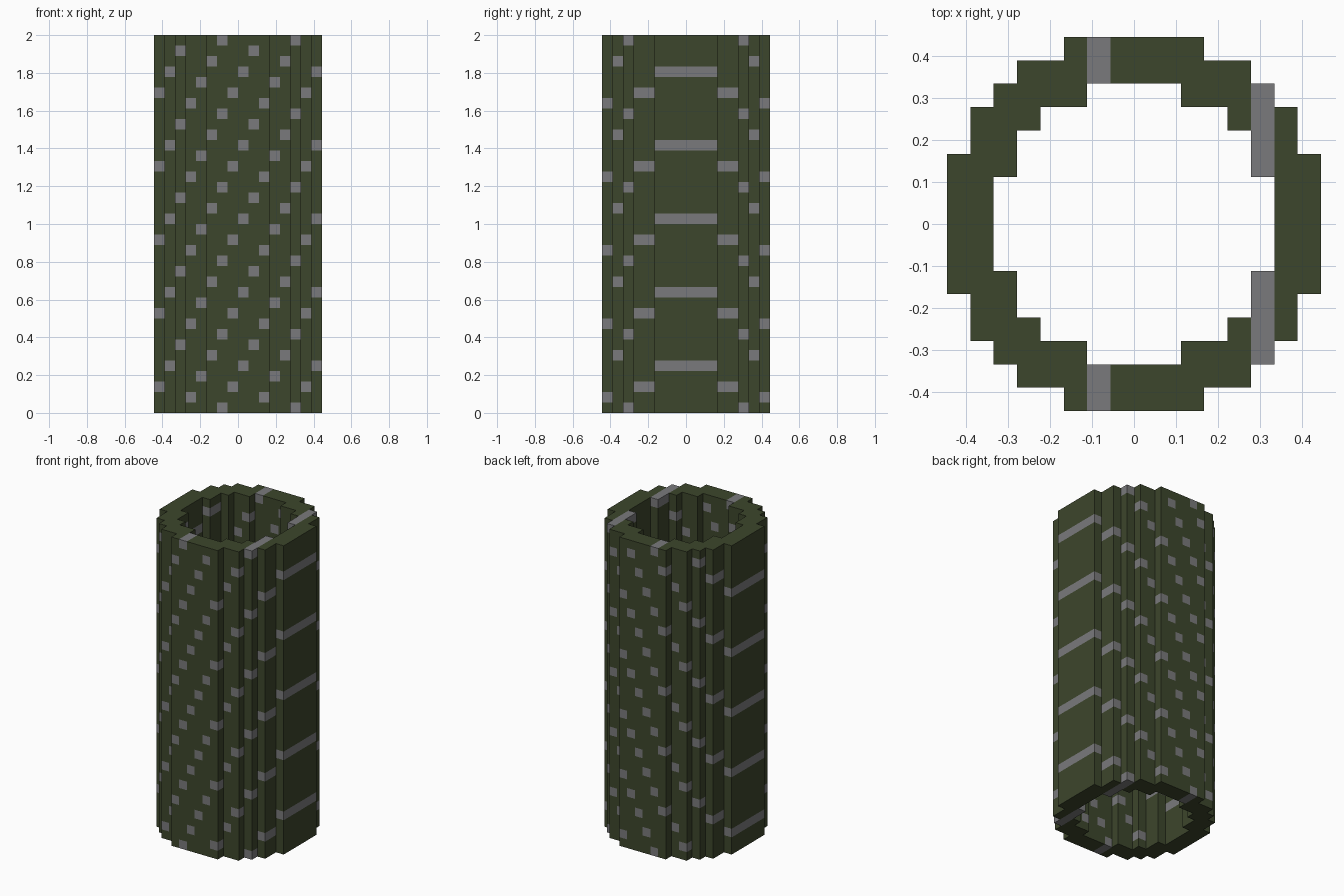
import bpy, bmesh
from mathutils import Vector

if "Cube" in bpy.data.objects:
    bpy.data.objects.remove(bpy.data.objects["Cube"])

CELL = 1 / 18          # edge of one block
LEVELS = 36            # blocks in height
OUTER = [8, 8, 8, 7, 7, 6, 5, 3]   # outer half depth of each column, from the centre out
INNER = [6, 6, 5, 5, 4, 2, 0, 0]   # half depth of the bore in each column


def material(name, rgb):
    mat = bpy.data.materials.new(name)
    mat.diffuse_color = (*rgb, 1)
    mat.use_nodes = True
    mat.node_tree.nodes["Principled BSDF"].inputs["Base Color"].default_value = mat.diffuse_color
    return mat


def mirrored(i):
    # distance of a block from the centre line, 0 next to it
    return i if i >= 0 else -i - 1


def solid(i, j, k):
    a, b = mirrored(i), mirrored(j)
    return 0 <= k < LEVELS and a < 8 and INNER[a] <= b < OUTER[a]


def is_spot(i, k):
    # grey blocks climb two levels per column and repeat every seven
    return (k - 2 * (i + 8) - 2) % 7 == 0


# Blocky tube: only the exposed block faces are made
bm = bmesh.new()
for i in range(-8, 8):
    for j in range(-8, 8):
        for k in range(LEVELS):
            if not solid(i, j, k):
                continue
            centre = Vector((i + 0.5, j + 0.5, k + 0.5))
            for axis in range(3):
                for sign in (-1, 1):
                    n = Vector((0, 0, 0))
                    n[axis] = sign
                    if solid(i + int(n.x), j + int(n.y), k + int(n.z)):
                        continue
                    u = Vector((0, 0, 0))
                    u[(axis + 1) % 3] = 0.5
                    v = n.cross(u)
                    mid = centre + n * 0.5
                    corners = (mid - u - v, mid + u - v, mid + u + v, mid - u + v)
                    face = bm.faces.new([bm.verts.new(c * CELL) for c in corners])
                    face.material_index = int(is_spot(i, k))
bmesh.ops.remove_doubles(bm, verts=bm.verts, dist=0.001)

mesh = bpy.data.meshes.new("spotted_tube")
bm.to_mesh(mesh)
bm.free()
mesh.materials.append(material("dark_olive", (0.046, 0.061, 0.025)))
mesh.materials.append(material("grey", (0.195, 0.195, 0.202)))
bpy.context.collection.objects.link(bpy.data.objects.new("spotted_tube", mesh))
